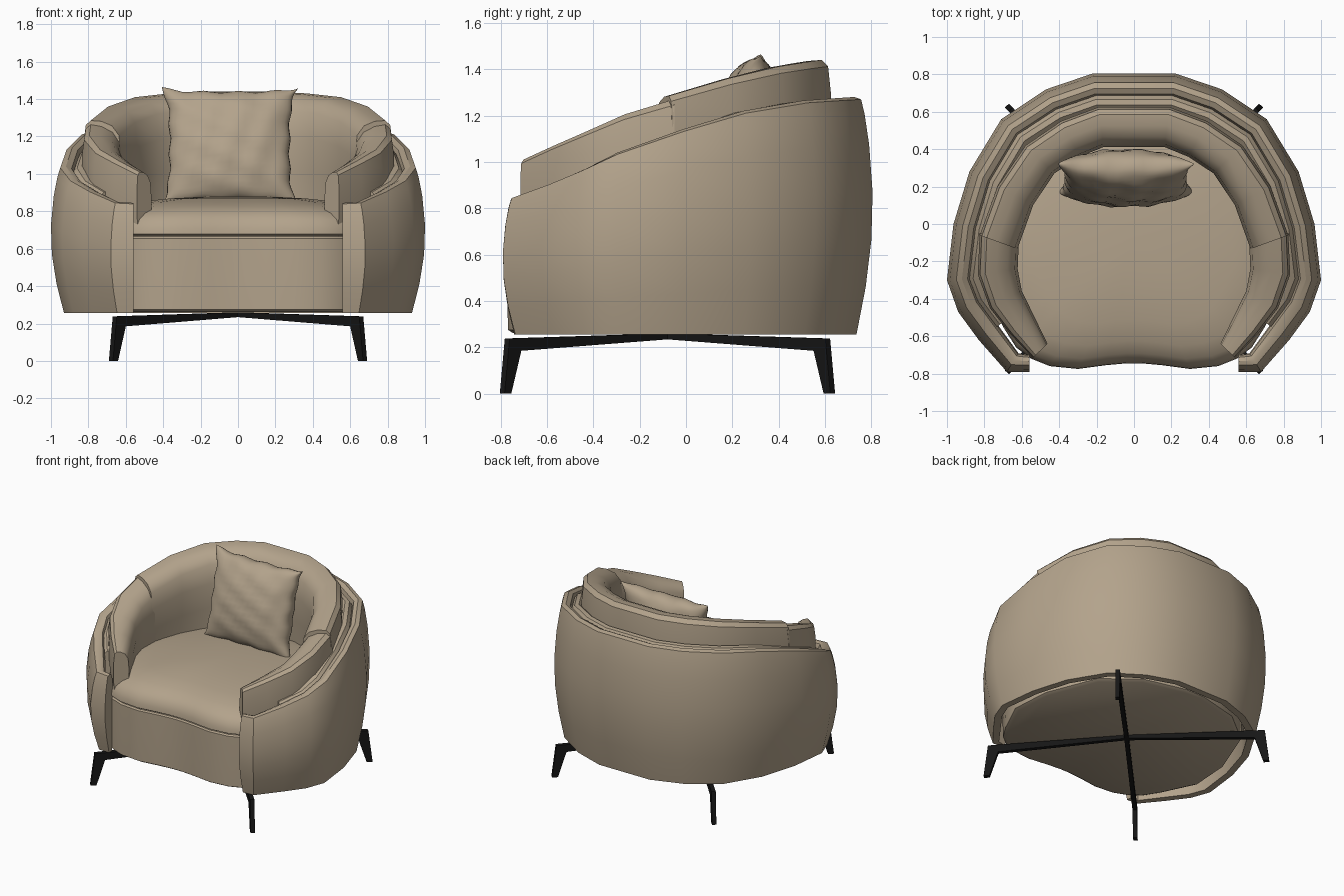
import bpy
import bmesh
import math
from mathutils import Vector

cube = bpy.data.objects.get("Cube")
if cube:
    bpy.data.objects.remove(cube)


def material(name, rgb, rough):
    mat = bpy.data.materials.new(name)
    mat.use_nodes = True
    mat.diffuse_color = (*rgb, 1)
    bsdf = next(n for n in mat.node_tree.nodes if n.type == "BSDF_PRINCIPLED")
    bsdf.inputs["Base Color"].default_value = (*rgb, 1)
    bsdf.inputs["Roughness"].default_value = rough
    return mat


FABRIC = material("beige fabric", (0.45, 0.365, 0.26), 0.9)
METAL = material("black metal", (0.008, 0.008, 0.008), 0.5)


def finish(name, bm, mat, angle=None):
    bmesh.ops.recalc_face_normals(bm, faces=bm.faces)
    mesh = bpy.data.meshes.new(name)
    bm.to_mesh(mesh)
    bm.free()
    mesh.materials.append(mat)
    obj = bpy.data.objects.new(name, mesh)
    bpy.context.collection.objects.link(obj)
    if angle:
        bpy.ops.object.select_all(action="DESELECT")
        obj.select_set(True)
        bpy.context.view_layer.objects.active = obj
        bpy.ops.object.shade_smooth_by_angle(angle=math.radians(angle))
    return obj


def loft(name, rings, mat, angle=None):
    """Skin closed rings of equal length and cap both ends."""
    bm = bmesh.new()
    rows = [[bm.verts.new(p) for p in ring] for ring in rings]
    for a, b in zip(rows, rows[1:]):
        for i in range(len(a)):
            j = (i + 1) % len(a)
            bm.faces.new((a[i], a[j], b[j], b[i]))
    bm.faces.new(rows[0])
    bm.faces.new(rows[-1])
    return finish(name, bm, mat, angle)


def mirrored(half):
    """Right-hand copy of a half path, joined to the left-hand half."""
    return [(-s[0], *s[1:]) for s in reversed(half)] + half


def shell(name, path, section, floor, angle=32):
    """Sweep a wall section; stations are x, y, top height, width factor."""
    rings = []
    for i, (x, y, top, wide) in enumerate(path):
        a, b = path[max(i - 1, 0)], path[min(i + 1, len(path) - 1)]
        t = Vector((b[0] - a[0], b[1] - a[1])).normalized()
        rings.append([(x + t.y * d * wide, y - t.x * d * wide,
                       floor + (top - floor) * h) for d, h in section])
    return loft(name, rings, FABRIC, angle)


# Outer shell wrapping round the back and both sides
outer_half = [(0.22, 0.805, 1.28, 1), (0.47, 0.72, 1.275, 1), (0.71, 0.56, 1.265, 1),
              (0.88, 0.28, 1.22, 1), (0.965, 0.0, 1.14, 1), (1.0, -0.3, 1.04, 1),
              (0.94, -0.47, 0.97, 1), (0.83, -0.62, 0.91, 1),
              (0.68, -0.79, 0.85, 0.9), (0.56, -0.79, 0.845, 0.7)]
outer_section = [(0.07, 0), (0.03, 0.2), (0.005, 0.4), (0, 0.6), (0.015, 0.8),
                 (0.035, 0.93), (0.05, 0.99), (0.08, 1), (0.11, 0.985),
                 (0.125, 0.93), (0.13, 0.5), (0.12, 0)]
shell("outer_shell", mirrored(outer_half), outer_section, 0.255)

# Slim layer between the outer shell and the inner cushions
middle_section = [(0.12, 0), (0.12, 0.95), (0.14, 0.985), (0.17, 0.99),
                  (0.2, 0.96), (0.21, 0.9), (0.21, 0)]
shell("middle_layer", mirrored(outer_half[:-2]), middle_section, 0.4)

# Inner padded backrest and the two arm cushions that continue it
pad_section = [(0.04, 0), (0, 0.6), (0, 0.85), (0.012, 0.97), (0.04, 1),
               (0.1, 0.995), (0.16, 0.965), (0.2, 0.9), (0.215, 0.75),
               (0.21, 0.55), (0.18, 0.3), (0.18, 0)]
back_half = [(0.19, 0.625, 1.44, 1), (0.39, 0.55, 1.43, 1), (0.58, 0.42, 1.41, 1),
             (0.73, 0.2, 1.36, 1), (0.825, -0.06, 1.285, 1)]
arm_half = [(0.825, -0.05, 1.27, 0.98), (0.835, -0.27, 1.205, 1),
            (0.77, -0.45, 1.13, 0.9), (0.66, -0.59, 1.07, 0.75),
            (0.54, -0.715, 1.01, 0.5)]
shell("inner_backrest", mirrored(back_half), pad_section, 0.5)
shell("left_arm_cushion", arm_half, pad_section, 0.45)
shell("right_arm_cushion", mirrored(arm_half)[:len(arm_half)], pad_section, 0.45)

# Seat: base panel, seam groove and crowned cushion
seat_half = [(0.08, 0.66), (0.4, 0.58), (0.65, 0.38), (0.8, 0.0), (0.82, -0.3),
             (0.7, -0.55), (0.63, -0.66), (0.55, -0.72), (0.45, -0.76),
             (0.3, -0.775), (0.15, -0.755), (0.04, -0.745)]
outline = mirrored(seat_half)
outline = outline[:len(seat_half)] + outline[len(seat_half):]
seat_profile = [(0.96, 0.262), (0.99, 0.275), (0.995, 0.45), (0.995, 0.655),
                (0.98, 0.664), (0.98, 0.67), (1, 0.678), (0.995, 0.71),
                (0.97, 0.755), (0.92, 0.79), (0.82, 0.825), (0.65, 0.85),
                (0.45, 0.868), (0.25, 0.877), (0.08, 0.88)]
loft("seat", [[(x * s, -0.08 + (y + 0.08) * s, z) for x, y in outline]
              for s, z in seat_profile], FABRIC, 40)


# Scatter pillow with pinched edges, pointed corners and soft creases
def pillow(n=24):
    bm = bmesh.new()
    for side in (-1, 1):
        rows = []
        for i in range(n + 1):
            u = -math.cos(math.pi * i / n)
            row = []
            for j in range(n + 1):
                v = -math.cos(math.pi * j / n)
                puff = max(0, (1 - u * u) * (1 - v * v)) ** 0.42
                crease = 0.012 * math.sin(9 * u + 4 * v) * math.sin(8 * v - 3 * u)
                x = 0.365 * u * (1 - 0.12 * (1 - v ** 4)) + 0.006 * math.sin(13 * v) * u * u
                z = 0.325 * v * (1 - 0.08 * (1 - u ** 4)) + 0.006 * math.sin(12 * u) * v * v
                y = side * puff * (0.135 + crease)
                row.append(bm.verts.new((x, y, z)))
            rows.append(row)
        for a, b in zip(rows, rows[1:]):
            for j in range(n):
                bm.faces.new((a[j], a[j + 1], b[j + 1], b[j]))
    bmesh.ops.remove_doubles(bm, verts=bm.verts, dist=0.0005)
    return finish("pillow", bm, FABRIC, 50)


cushion = pillow()
cushion.location = (-0.045, 0.245, 1.145)
cushion.rotation_euler = (-0.24, 0, 0)

# Crossed metal frame: four tapered bars with splayed feet
leg_profile = [(0, 0.235), (0, 0.26), (0.955, 0.238), (0.985, 0), (0.945, 0), (0.885, 0.185)]
for fb, y_sign in (("front", -1), ("back", 1)):
    for lr, x_sign in (("left", 1), ("right", -1)):
        along = Vector((0.69 * x_sign, 0.724 * y_sign, 0))
        across = Vector((-along.y, along.x, 0)) * 0.015
        loft(f"{fb}_{lr}_leg",
             [[along * r + across * s + Vector((0, -0.08, z)) for r, z in leg_profile]
              for s in (-1, 1)], METAL)
